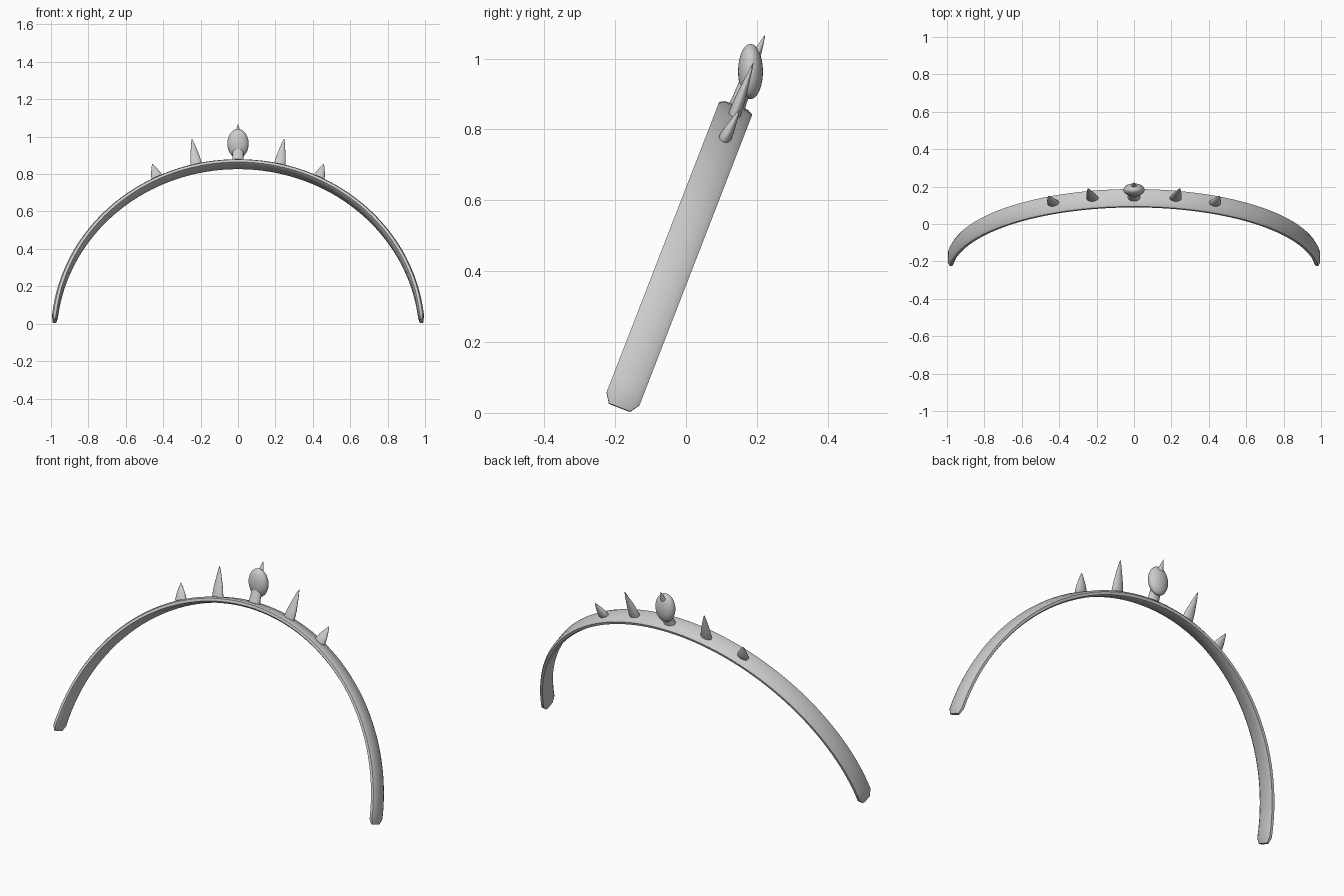
import bpy, bmesh, math
from mathutils import Vector, Matrix

cube = bpy.data.objects.get("Cube")
if cube:
    bpy.data.objects.remove(cube)

grey = bpy.data.materials.new("plain_grey")
grey.use_nodes = True
grey.diffuse_color = (0.6, 0.6, 0.6, 1)
grey.node_tree.nodes["Principled BSDF"].inputs["Base Color"].default_value = (0.6, 0.6, 0.6, 1)

TILT = math.radians(21.2)
UP = Vector((0, math.sin(TILT), math.cos(TILT)))
ACROSS = Vector((0, math.cos(TILT), -math.sin(TILT)))
CENTRE = UP * -0.14 + ACROSS * -0.18


def make_object(name, bm, angle=35):
    bmesh.ops.recalc_face_normals(bm, faces=bm.faces)
    mesh = bpy.data.meshes.new(name)
    bm.to_mesh(mesh)
    bm.free()
    mesh.materials.append(grey)
    obj = bpy.data.objects.new(name, mesh)
    bpy.context.collection.objects.link(obj)
    bpy.ops.object.select_all(action='DESELECT')
    obj.select_set(True)
    bpy.context.view_layer.objects.active = obj
    bpy.ops.object.shade_smooth_by_angle(angle=math.radians(angle))
    return obj


def loft(name, rings, angle=35):
    """Skin a list of closed rings and cap both ends."""
    bm = bmesh.new()
    loops = [[bm.verts.new(p) for p in ring] for ring in rings]
    for a, b in zip(loops, loops[1:]):
        for i in range(len(a)):
            j = (i + 1) % len(a)
            bm.faces.new((a[i], a[j], b[j], b[i]))
    bm.faces.new(loops[0])
    bm.faces.new(loops[-1])
    return make_object(name, bm, angle)


def horn(name, base, tip, rx, ry, profile, sides=20):
    """Elliptical spike whose radius follows (position, scale) pairs."""
    base, tip = Vector(base), Vector(tip)
    axis = (tip - base).normalized()
    side = (Vector((1, 0, 0)) - axis * axis.x).normalized()
    depth = axis.cross(side)
    rings = []
    for t, s in profile:
        c = base.lerp(tip, t)
        rings.append([c + side * (rx * s * math.cos(a)) + depth * (ry * s * math.sin(a))
                      for a in (2 * math.pi * k / sides for k in range(sides))])
    return loft(name, rings, 50)


# Tilted arched band with chamfered edges and tapered ends
section = [(-0.05, -0.008), (-0.035, 0), (0.035, 0), (0.05, -0.008),
           (0.05, -0.022), (0.035, -0.03), (-0.035, -0.03), (-0.05, -0.022)]
first, last, steps = math.radians(6.6), math.radians(173.4), 64
stations = [(first + (last - first) * i / steps, 1.0) for i in range(steps + 1)]
cap = math.radians(1.6)
stations = [(first - cap, 0.65)] + stations + [(last + cap, 0.65)]
rings = []
for a, s in stations:
    out = Vector((math.cos(a), 0, 0)) + UP * math.sin(a)
    rings.append([CENTRE + out * (1 - 0.015 + (r + 0.015) * s) + ACROSS * (v * s)
                  for v, r in section])
loft("band", rings)

# Paired spikes
SPIKE = [(-0.1, 0.9), (0, 1), (0.3, 0.82), (0.6, 0.52), (0.85, 0.25), (1, 0.04)]
for word, sx in (("left", 1), ("right", -1)):
    horn(word + "_tall_spike", (sx * 0.222, 0.138, 0.845), (sx * 0.246, 0.19, 0.988),
         0.032, 0.018, SPIKE)
    horn(word + "_short_spike", (sx * 0.432, 0.112, 0.78), (sx * 0.458, 0.15, 0.853),
         0.032, 0.018, SPIKE)

# Central ornament: flared stem, flattened bead and pointed tip
horn("ornament_stem", (0, 0.138, 0.85), (0, 0.17, 0.93), 0.036, 0.026,
     [(-0.1, 1), (0.1, 1), (0.35, 0.85), (1, 0.8)], 24)
bm = bmesh.new()
bmesh.ops.create_uvsphere(bm, u_segments=32, v_segments=20, radius=1)
bmesh.ops.transform(bm, verts=bm.verts, matrix=Matrix.Translation((0, 0.182, 0.963))
                    @ Matrix.Diagonal((0.057, 0.035, 0.078, 1)))
make_object("ornament_bead", bm, 60)
horn("ornament_tip", (0, 0.195, 1.0), (0, 0.223, 1.066), 0.018, 0.013, SPIKE, 16)
